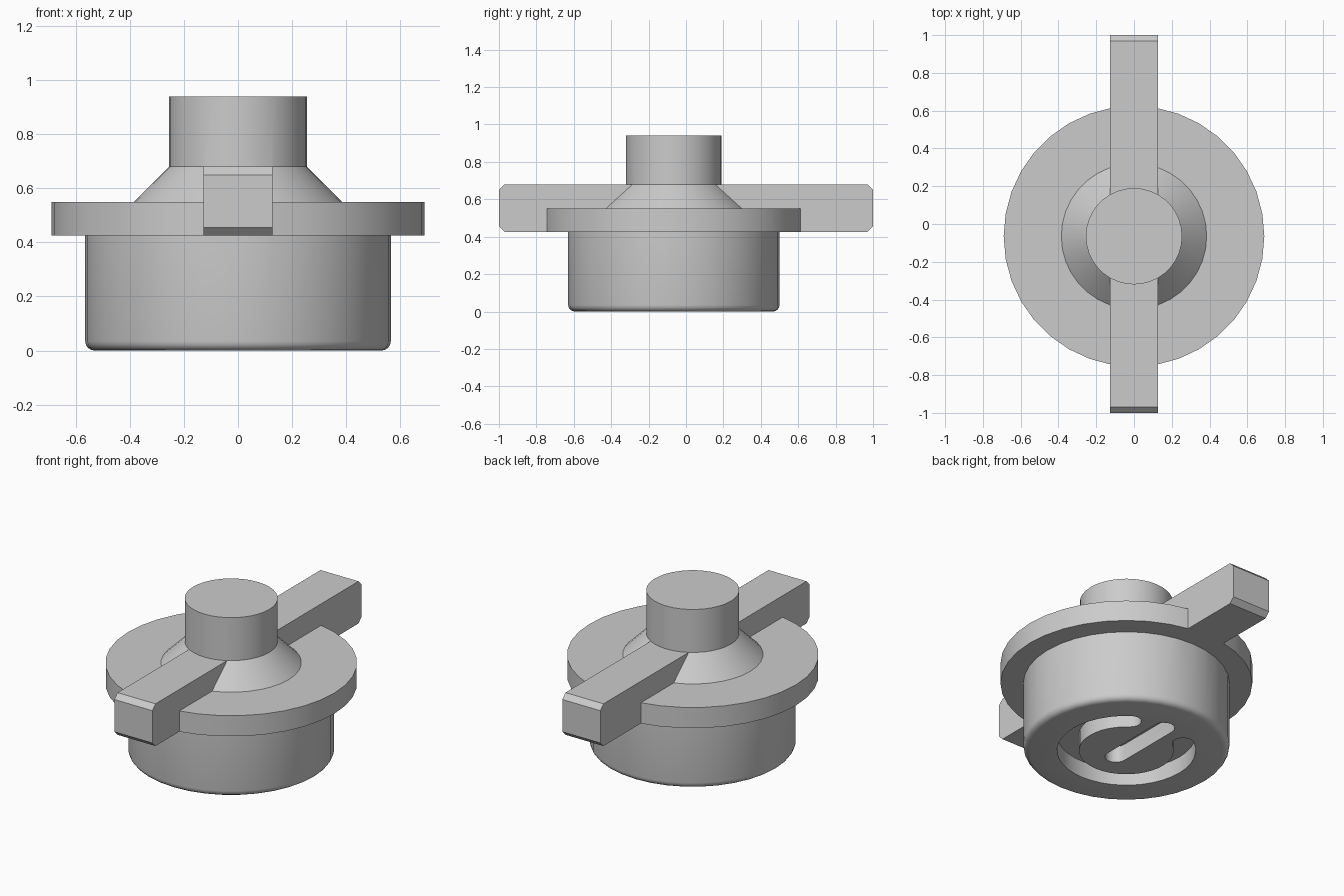
import bpy, bmesh
from math import sin, cos, pi, radians

cube = bpy.data.objects.get("Cube")
if cube:
    bpy.data.objects.remove(cube)

AXIS_Y = -0.065   # the round parts sit slightly toward the front
SIDES = 36

grey = bpy.data.materials.new("plain grey")
grey.use_nodes = True
grey.diffuse_color = (0.6, 0.6, 0.6, 1)
grey.node_tree.nodes["Principled BSDF"].inputs["Base Color"].default_value = (0.6, 0.6, 0.6, 1)


def add_object(name, bm):
    bmesh.ops.recalc_face_normals(bm, faces=bm.faces)
    mesh = bpy.data.meshes.new(name)
    bm.to_mesh(mesh)
    bm.free()
    mesh.materials.append(grey)
    obj = bpy.data.objects.new(name, mesh)
    bpy.context.collection.objects.link(obj)
    return obj


def revolve(name, profile):
    """Spin a radius/height profile into a closed solid."""
    bm = bmesh.new()
    rings = []
    for r, z in profile:
        rings.append([bm.verts.new((r * cos(2 * pi * i / SIDES),
                                    AXIS_Y + r * sin(2 * pi * i / SIDES), z))
                      for i in range(SIDES)])
    for low, high in zip(rings, rings[1:]):
        for i in range(SIDES):
            j = (i + 1) % SIDES
            bm.faces.new((low[i], low[j], high[j], high[i]))
    bm.faces.new(rings[0])
    bm.faces.new(rings[-1])
    return add_object(name, bm)


def extrude(name, points, direction):
    """Extrude a flat outline into a prism."""
    bm = bmesh.new()
    face = bm.faces.new([bm.verts.new(p) for p in points])
    result = bmesh.ops.extrude_face_region(bm, geom=[face], use_keep_orig=True)
    moved = [v for v in result["geom"] if isinstance(v, bmesh.types.BMVert)]
    bmesh.ops.translate(bm, verts=moved, vec=direction)
    return add_object(name, bm)


def combine(target, other, operation):
    mod = target.modifiers.new(operation, 'BOOLEAN')
    mod.operation, mod.object, mod.solver = operation, other, 'EXACT'
    bpy.context.view_layer.objects.active = target
    bpy.ops.object.modifier_apply(modifier=mod.name)
    bpy.data.objects.remove(other)


def arc(cx, cy, r, start, end, steps):
    angles = [radians(start + (end - start) * i / steps) for i in range(steps + 1)]
    return [(cx + r * cos(a), cy + r * sin(a)) for a in angles]


# Round housing: rounded foot, drum, flange, sloped shoulder and neck
BEVEL = 0.035
foot = [(0.565 - BEVEL + BEVEL * sin(a), BEVEL - BEVEL * cos(a))
        for a in (pi / 8 * i for i in range(5))]
housing = revolve("housing", foot + [
    (0.565, 0.425), (0.69, 0.425), (0.69, 0.55), (0.385, 0.55),
    (0.255, 0.68), (0.255, 0.94)])

# Cross bar with chamfered ends
W, LOW, TOP, C = 0.127, 0.425, 0.68, 0.03
half = [(1 - C, LOW), (1, LOW + C), (1, TOP - C), (1 - C, TOP)]
outline = half + [(-y, z) for y, z in reversed(half)]
bar = extrude("cross_bar", [(-W, y, z) for y, z in outline], (2 * W, 0, 0))
combine(housing, bar, 'UNION')

# Recesses under the foot: an open ring and a straight slot
R, G, DEPTH, GAP = 0.32, 0.06, 0.1, 36
first, last = 90 + GAP, 450 - GAP


def cap(angle):
    return R * cos(radians(angle)), AXIS_Y + R * sin(radians(angle))


ring = (arc(0, AXIS_Y, R + G, first, last, 32)
        + arc(*cap(last), G, last, last + 180, 8)[1:-1]
        + arc(0, AXIS_Y, R - G, last, first, 32)
        + arc(*cap(first), G, first + 180, first + 360, 8)[1:-1])
slot = (arc(0, AXIS_Y + 0.32, G, 0, 180, 8)
        + arc(0, AXIS_Y - 0.09, G, 180, 360, 8))
for name, shape in (("ring_cutter", ring), ("slot_cutter", slot)):
    cutter = extrude(name, [(x, y, -0.05) for x, y in shape], (0, 0, DEPTH + 0.05))
    combine(housing, cutter, 'DIFFERENCE')

# Smooth the round walls, keep the rims crisp
bpy.ops.object.select_all(action='DESELECT')
housing.select_set(True)
bpy.context.view_layer.objects.active = housing
bpy.ops.object.shade_smooth_by_angle(angle=radians(30))
